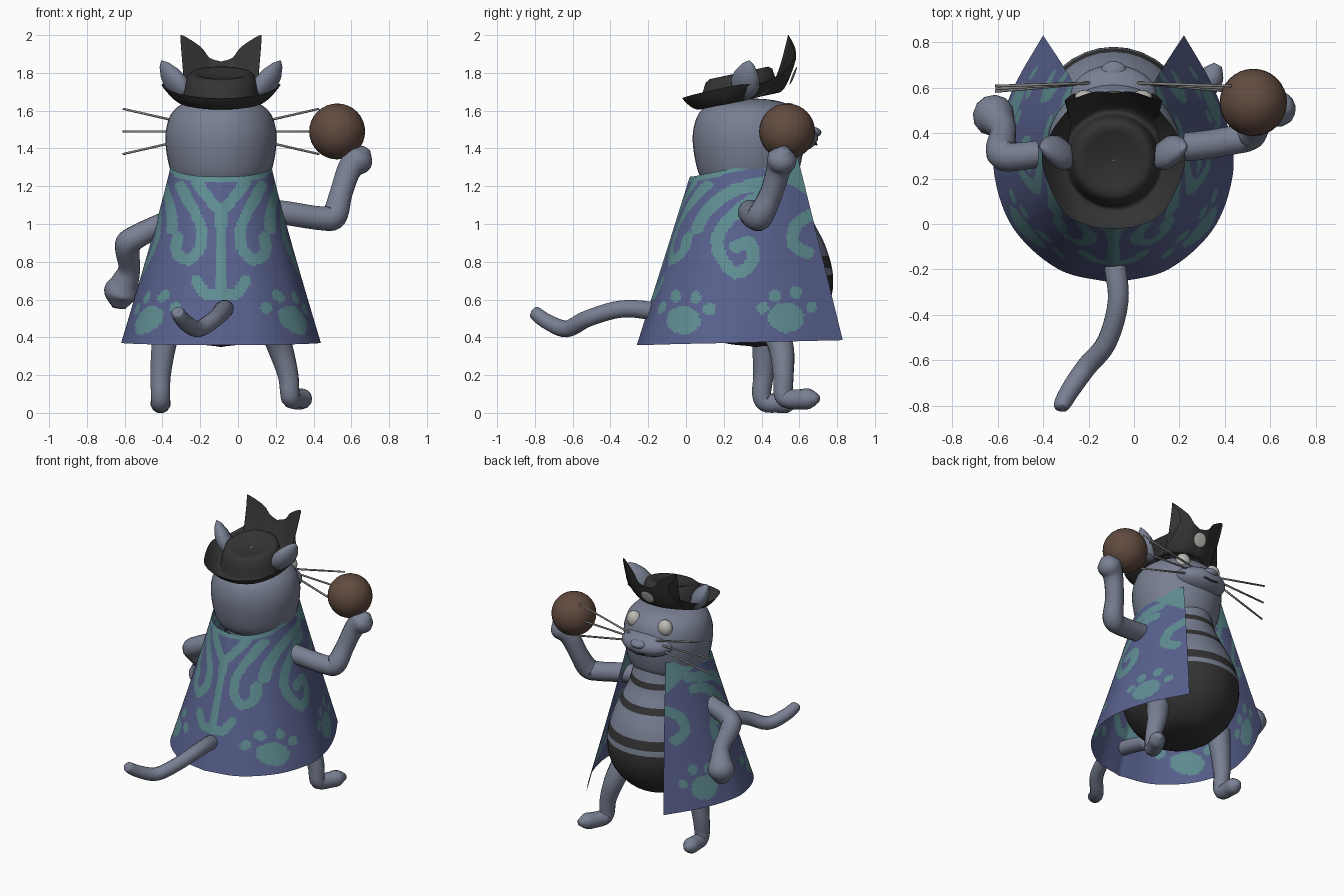
import bpy, bmesh, math
from mathutils import Vector

cube = bpy.data.objects.get("Cube")
if cube:
    bpy.data.objects.remove(cube, do_unlink=True)

CX = -0.09  # symmetry line of the figure


def material(name, *rgb):
    m = bpy.data.materials.new(name)
    m.use_nodes = True
    m.diffuse_color = (*rgb, 1)
    m.node_tree.nodes["Principled BSDF"].inputs["Base Color"].default_value = (*rgb, 1)
    return m


FUR = material("blue grey fur", .19, .215, .29)
BLACK = material("charcoal", .034, .034, .034)
CLOTH = material("cape blue", .1, .12, .27)
TEAL = material("cape teal", .115, .27, .29)
BROWN = material("brown ball", .12, .07, .05)
EYE = material("eye white", .5, .49, .46)
WIRE = material("whisker grey", .24, .24, .24)


def spline(pts, per):
    """Smooth path through the points."""
    pts = [Vector(p) for p in pts]
    ext = [2 * pts[0] - pts[1]] + pts + [2 * pts[-1] - pts[-2]]
    out = []
    for a, b, c, d in zip(ext, ext[1:], ext[2:], ext[3:]):
        for k in range(per):
            t = k / per
            out.append(.5 * (2 * b + (c - a) * t + (2 * a - 5 * b + 4 * c - d) * t * t
                             + (3 * b - a - 3 * c + d) * t ** 3))
    return out + [pts[-1]]


def finish(name, bm, mats, rule=None):
    bmesh.ops.recalc_face_normals(bm, faces=bm.faces)
    for f in bm.faces:
        f.smooth = True
        if rule:
            f.material_index = rule(f.calc_center_median())
    me = bpy.data.meshes.new(name)
    bm.to_mesh(me)
    bm.free()
    for m in mats:
        me.materials.append(m)
    ob = bpy.data.objects.new(name, me)
    bpy.context.collection.objects.link(ob)
    return ob


def loft(name, rows, mats, closed=True, caps=True, rule=None):
    """Skin a list of equally long rings."""
    bm = bmesh.new()
    vs = [[bm.verts.new(p) for p in row] for row in rows]
    n = len(rows[0])
    for r, s in zip(vs, vs[1:]):
        for i in range(n if closed else n - 1):
            j = (i + 1) % n
            bm.faces.new((r[i], r[j], s[j], s[i]))
    if closed and caps:
        bm.faces.new(vs[0])
        bm.faces.new(vs[-1])
    return finish(name, bm, mats, rule)


def lathe(name, y, squash, profile, mats, rule=None, sides=36):
    """Turned shape on the symmetry line from (radius, height) points."""
    turn = [math.tau * k / sides for k in range(sides)]
    return loft(name, [[(CX + squash * r * math.cos(a), y + r * math.sin(a), z) for a in turn]
                       for r, z in profile], mats, rule=rule)


def tube(name, path, radii, mat=FUR, sides=12, per=5):
    """Round limb along a smooth path with a radius at each point."""
    line = spline([(*p, r) for p, r in zip(path, radii)], per)
    pts = [Vector(p[:3]) for p in line]
    rows, side = [], None
    for i, p in enumerate(pts):
        d = (pts[min(i + 1, len(pts) - 1)] - pts[max(i - 1, 0)]).normalized()
        side = d.orthogonal() if side is None else side - d * side.dot(d)
        side = side.normalized()
        up = d.cross(side)
        rows.append([p + line[i][3] * (side * math.cos(a) + up * math.sin(a))
                     for a in (math.tau * k / sides for k in range(sides))])
    return loft(name, rows, [mat])


def blob(name, loc, size, mat, rot=(0, 0, 0), seg=32):
    bm = bmesh.new()
    bmesh.ops.create_uvsphere(bm, u_segments=seg, v_segments=seg // 2, radius=1)
    ob = finish(name, bm, [mat])
    ob.location, ob.scale, ob.rotation_euler = loc, size, rot
    return ob


# Pear shaped body with dark belly and stripes
BANDS = [(0, .73), (.765, .825), (.985, 1.03), (1.14, 1.18)]
lathe("body", .37, .9, spline([(.01, .35), (.2, .38), (.33, .48), (.395, .6), (.408, .73), (.37, .88),
                               (.3, 1.02), (.245, 1.14), (.2, 1.32)], 12), [FUR, BLACK],
      lambda c: int(any(lo < c.z < hi for lo, hi in BANDS)))

# Barrel shaped head, muzzle and face
lathe("head", .33, 1, spline([(.02, 1.175), (.17, 1.19), (.245, 1.235), (.28, 1.33), (.295, 1.46),
                              (.275, 1.56), (.235, 1.615), (.18, 1.645), (.1, 1.66), (.01, 1.665)], 4),
      [FUR])
blob("muzzle", (CX, .56, 1.46), (.19, .14, .085), FUR)
blob("nose", (CX, .665, 1.485), (.06, .052, .03), FUR, seg=20)
tube("mouth", [(CX + x, .69 - 3 * x * x, 1.42 + abs(x) * .2) for x in (-.09, -.045, 0, .045, .09)],
     [.006] * 5, BLACK, sides=6)

for s, side in ((1, "left"), (-1, "right")):
    blob(side + "_eye", (CX + s * .125, .545, 1.585), (.052, .045, .057), EYE, seg=20)
    # Pointed ear standing on the brim
    ear = []
    for w, t in ((.04, 0), (.065, .15), (.08, .4), (.066, .65), (.035, .88), (.004, 1)):
        c = Vector((CX + s * (.19 + .125 * t), .3 + .035 * t, 1.67 + .195 * t))
        ear.append([c + Vector((s * .7 * w * math.cos(a) - s * .2 * w * math.sin(a),
                                .55 * w * math.cos(a) + .8 * w * math.sin(a),
                                -.35 * w * math.cos(a)))
                    for a in (math.tau * k / 14 for k in range(14))])
    loft(side + "_ear", ear, [FUR])
    # Three whiskers
    for k, dz in enumerate((-.12, 0, .12)):
        tube(f"{side}_whisker_{k}", [(CX + s * .1, .62, 1.49 + dz * .2),
                                     (CX + s * .52, .595 + dz * .1, 1.49 + dz)],
             [.007, .006], WIRE, sides=6, per=1)

# Hat: dented crown and a brim turned up into two curled horns at the front
rim = spline([(.0, .575, 1.86), (.06, .583, 1.88), (.11, .575, 1.94), (.215, .54, 2.0),
              (.17, .575, 1.9), (.18, .53, 1.82), (.27, .41, 1.75), (.315, .27, 1.735),
              (.225, .06, 1.69), (.1, -.01, 1.67), (.0, -.02, 1.665)], 6)
half = []
for i, edge in enumerate(rim):
    a = math.pi * i / (len(rim) - 1)
    sn, cs = math.sin(a), math.cos(a)
    col = [Vector((.21 * q * sn, .28 + .21 * q * cs, z + .045 * q * cs))
           for q, z in ((.02, 1.775), (.4, 1.78), (.6, 1.795), (.74, 1.8), (.84, 1.785),
                        (.91, 1.74), (.96, 1.68), (1, 1.65))]
    base = col[-1]
    for k in range(1, 13):
        t = k / 12
        flat, lift = t ** .8, t ** 1.5
        col.append(Vector((base.x + (edge.x - base.x) * flat, base.y + (edge.y - base.y) * flat,
                           base.z + (edge.z - base.z) * lift)))
    half.append(col)
cols = half + [[Vector((-p.x, p.y, p.z)) for p in c] for c in half[-2:0:-1]]
loft("hat", [[p + Vector((CX, 0, 0)) for p in row] for row in zip(*cols)], [BLACK], caps=False)
blob("hat_badge", (CX, .568, 1.785), (.052, .006, .05), EYE, rot=(-.38, 0, 0), seg=20)

# Cape painting: strokes and paw prints seen from the back (u, z) and the side (y, z)
BACK = [spline(s, 3) for s in (
    [(0, 1.06), (0, .85), (0, .63)],
    [(0, 1.06), (.06, 1.13), (.13, 1.22)],
    [(0, .63), (.08, .63), (.13, .7)],
    [(.215, 1.2), (.115, 1.01), (.105, .89), (.17, .81), (.235, .85), (.23, .93)])]
SIDE = [spline(s, 3) for s in (
    [(.47, 1.23), (.26, 1.18), (.12, 1.08), (.06, .98)],
    [(.45, 1.15), (.34, 1.12), (.19, .98), (.17, .86), (.26, .74), (.35, .8), (.34, .9), (.26, .88)],
    [(.66, 1.05), (.58, .99), (.57, .89), (.645, .85)])]
PAWS = [(-.015, .49, .09, .075), (-.055, .615, .026, .035),
        (.05, .61, .03, .035), (.125, .55, .035, .03),
        (.53, .505, .095, .08), (.405, .555, .035, .03), (.47, .62, .03, .035),
        (.58, .635, .03, .035), (.665, .56, .03, .03)]


def near(x, z, strokes, width):
    for st in strokes:
        for a, b in zip(st, st[1:]):
            dx, dz = b.x - a.x, b.y - a.y
            t = ((x - a.x) * dx + (z - a.y) * dz) / (dx * dx + dz * dz + 1e-9)
            t = min(1, max(0, t))
            if math.hypot(x - a.x - t * dx, z - a.y - t * dz) < width:
                return True
    return False


def cape_paint(c):
    collar = 1.22 + .2 * max(0, c.y) - .8 * max(0, c.y - .4)
    u = abs(c.x - CX)
    if c.z > collar or any(math.hypot((c.y - y) / a, (c.z - z) / b) < 1 for y, z, a, b in PAWS):
        return 1
    if c.y < .25 and (math.hypot(u - .24, c.z - .555) < .033
                      or u < .3 and near(u, c.z, BACK, .029)):
        return 1
    return int(u > .12 and c.y > 0 and near(c.y, c.z, SIDE, .033))


# Cape, open at the front
hem = spline([(0, -.26, .36), (.24, -.2, .36), (.44, -.02, .365), (.525, .22, .37),
              (.505, .42, .375), (.43, .62, .38), (.31, .83, .385)], 14)
neck = spline([(0, .02, 1.25), (.13, .055, 1.255), (.225, .15, 1.275), (.265, .28, 1.3),
               (.255, .4, 1.325), (.215, .5, 1.345), (.16, .59, 1.36)], 14)
rows = []
for k in range(91):
    t = k / 90
    f = (1 - t) ** 1.08
    right = [Vector((n.x + (h.x - n.x) * f, n.y + (h.y - n.y) * (1 - t), h.z + (n.z - h.z) * t))
             for h, n in zip(hem, neck)]
    row = [Vector((-p.x, p.y, p.z)) for p in right[:0:-1]] + right
    rows.append([p + Vector((CX, 0, 0)) for p in row])
loft("cape", rows, [CLOTH, TEAL], closed=False, rule=cape_paint)

# Arms with rounded hands, and the ball
tube("left_arm", [(.05, .34, 1.08), (.24, .34, 1.06), (.44, .37, 1.03), (.51, .395, 1.045),
                  (.545, .45, 1.16), (.59, .49, 1.29), (.645, .51, 1.35), (.68, .52, 1.4)],
     [.06, .065, .065, .07, .062, .066, .078, .025])
tube("right_arm", [(-.25, .32, 1.06), (-.4, .31, 1.0), (-.54, .295, .93), (-.585, .32, .885),
                   (-.575, .41, .77), (-.595, .45, .7), (-.62, .48, .63), (-.63, .49, .555)],
     [.06, .06, .065, .068, .058, .072, .092, .035])
blob("ball", (.525, .535, 1.49), (.148, .148, .148), BROWN)

# Legs ending in feet
tube("left_leg", [(.17, .45, .5), (.225, .505, .34), (.265, .515, .2), (.275, .515, .1),
                  (.285, .54, .075), (.315, .6, .072), (.345, .655, .075), (.37, .7, .075)],
     [.08, .068, .056, .052, .052, .053, .053, .02])
tube("right_leg", [(-.37, .42, .5), (-.395, .415, .34), (-.41, .41, .2), (-.41, .4, .1),
                   (-.41, .42, .055), (-.41, .48, .052), (-.41, .54, .052), (-.41, .585, .05)],
     [.08, .066, .056, .052, .05, .052, .052, .02])

# Tail
tube("tail", [(CX, .05, .48), (-.085, -.16, .535), (-.07, -.34, .55), (-.12, -.52, .5),
              (-.21, -.63, .445), (-.28, -.73, .48), (-.32, -.8, .53), (-.325, -.815, .54)],
     [.05, .05, .047, .045, .045, .042, .035, .012])
